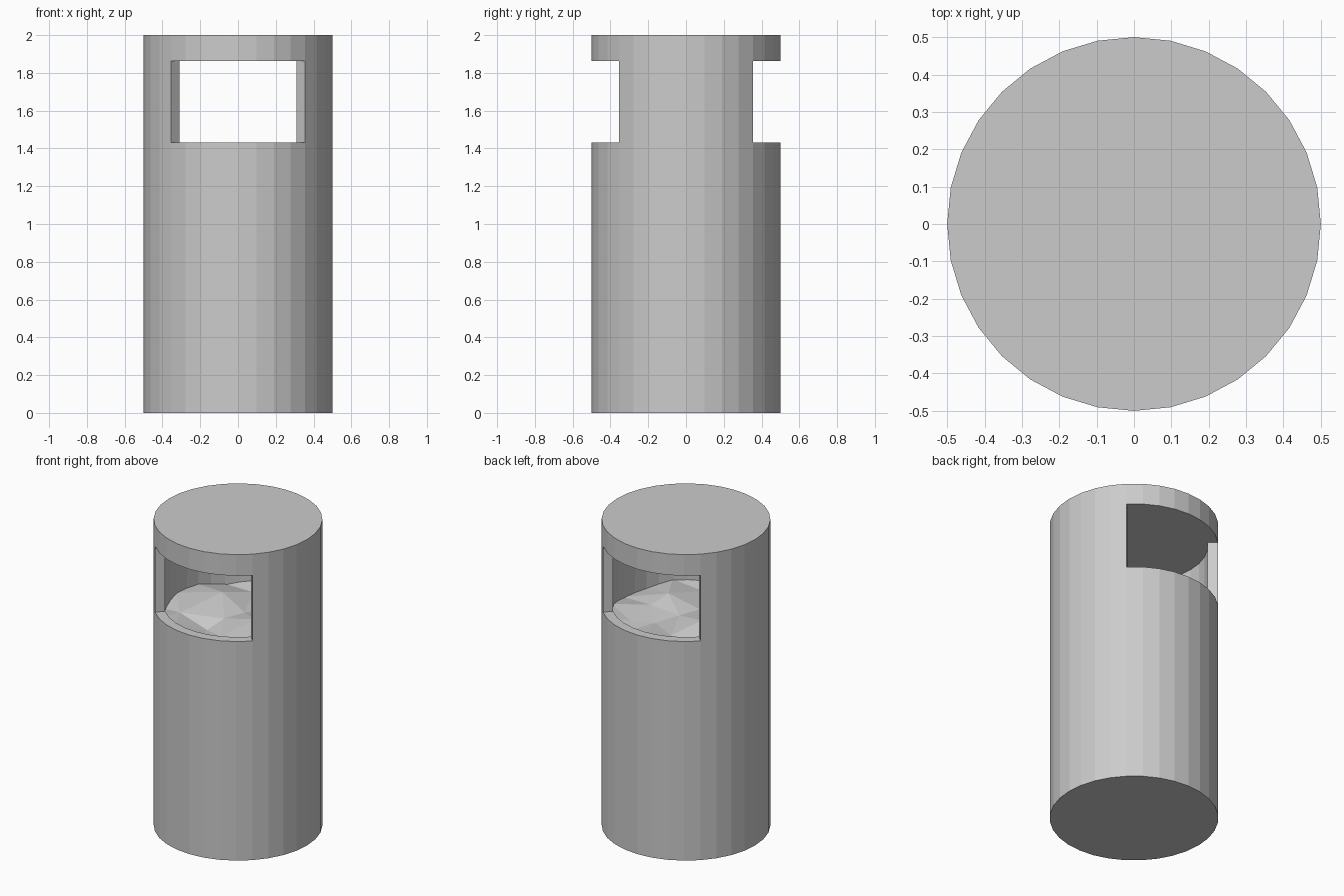
import bpy
import bmesh
from math import cos, sin, tau
from mathutils import Vector
from mathutils.geometry import delaunay_2d_cdt

cube = bpy.data.objects.get("Cube")
if cube:
    bpy.data.objects.remove(cube, do_unlink=True)

SIDES = 32
R_OUT, R_IN = 0.5, 0.438
FLOOR, SILL, LINTEL, TOP = 0.06, 1.432, 1.862, 2.0


def make_material(name, colour):
    mat = bpy.data.materials.new(name)
    mat.use_nodes = True
    mat.diffuse_color = colour
    mat.node_tree.nodes["Principled BSDF"].inputs["Base Color"].default_value = colour
    return mat


def finish(bm, name, mat):
    mesh = bpy.data.meshes.new(name)
    bm.to_mesh(mesh)
    bm.free()
    mesh.materials.append(mat)
    obj = bpy.data.objects.new(name, mesh)
    bpy.context.collection.objects.link(obj)
    return obj


def ring(bm, radius, z):
    return [bm.verts.new((radius * cos(tau * i / SIDES), radius * sin(tau * i / SIDES), z))
            for i in range(SIDES)]


def is_open(i):
    # quarter-turn openings centred on the front and the back
    return sin(tau * (i + 0.5) / SIDES) ** 2 > 0.5


def band(bm, a, b, wanted=lambda i: True):
    for i in range(SIDES):
        if wanted(i):
            j = (i + 1) % SIDES
            bm.faces.new((a[i], a[j], b[j], b[i]))


grey = make_material("light grey", (0.6, 0.6, 0.6, 1))

# Bin shell: hollow drum with two openings under a thick lid
bm = bmesh.new()
out0, out1, out2, out3 = [ring(bm, R_OUT, z) for z in (0, SILL, LINTEL, TOP)]
in0, in1, in2 = [ring(bm, R_IN, z) for z in (FLOOR, SILL, LINTEL)]
solid = lambda i: not is_open(i)
band(bm, out0, out1)
band(bm, out1, out2, solid)
band(bm, out2, out3)
band(bm, in0, in1)
band(bm, in1, in2, solid)
for loop in (out0, out3, in0, in2):
    bm.faces.new(loop)
# Sills, lintels and the jambs at each side of an opening
band(bm, out1, in1, is_open)
band(bm, out2, in2, is_open)
for i in range(SIDES):
    if is_open(i) != is_open(i - 1):
        bm.faces.new((out1[i], in1[i], in2[i], out2[i]))
bmesh.ops.recalc_face_normals(bm, faces=bm.faces)
finish(bm, "bin_shell", grey)

# Rubbish heap: crumpled surface just under the sills
peaks = [(-0.19, 0.11, 1.43), (0.19, -0.09, 1.43), (-0.28, -0.2, 1.39), (0.02, 0.04, 1.38),
         (-0.07, -0.22, 1.34), (0.09, 0.19, 1.37), (-0.03, -0.1, 1.38), (0.22, 0.05, 1.4),
         (0.21, 0.27, 1.38), (-0.1, 0.3, 1.38), (0.1, -0.32, 1.38)]
rim = [(0.45 * cos(tau * i / 16), 0.45 * sin(tau * i / 16), 1.4 - 0.03 * (i % 3 == 0))
       for i in range(16)]
points = [Vector(p) for p in peaks + rim]
flat, _, tris, *_ = delaunay_2d_cdt([p.xy for p in points], [], [], 0, 1e-5)
bm = bmesh.new()
verts = [bm.verts.new(p) for p in points]
for tri in tris:
    bm.faces.new([verts[k] for k in tri])
bmesh.ops.recalc_face_normals(bm, faces=bm.faces)
for face in bm.faces:
    if face.normal.z < 0:
        face.normal_flip()
finish(bm, "rubbish_heap", grey)
